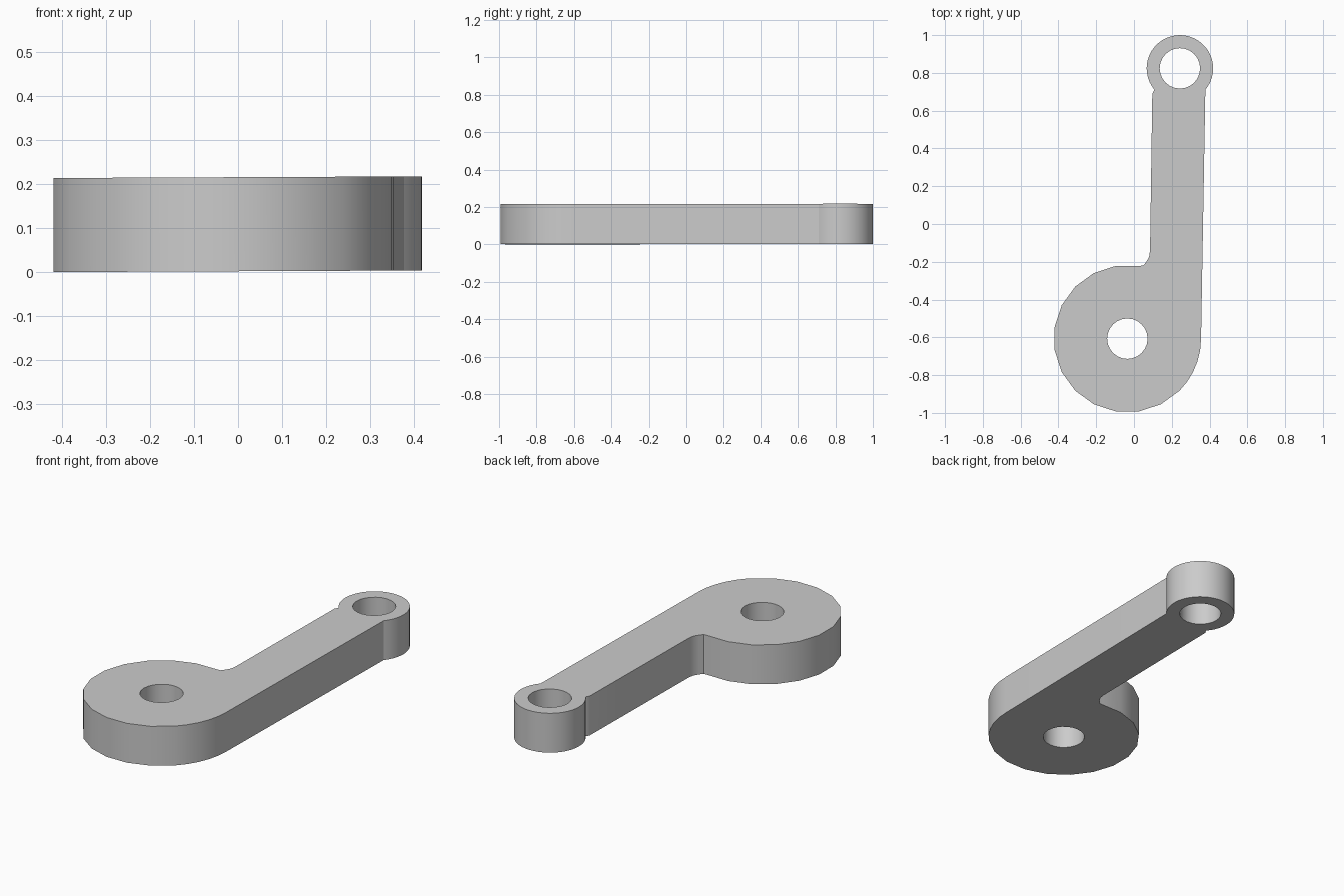
import bpy, bmesh
from math import cos, sin, radians
from mathutils import Vector

cube = bpy.data.objects.get("Cube")
if cube:
    bpy.data.objects.remove(cube, do_unlink=True)

THICKNESS = 0.214
BIG, BIG_R = (-0.035, -0.607), 0.39
SMALL, SMALL_R = (0.243, 0.824), 0.176
HOLE_R = 0.107


def arc(centre, radius, start, end, steps):
    """Points along an arc, angles in degrees."""
    angles = [radians(start + (end - start) * i / steps) for i in range(steps + 1)]
    return [(centre[0] + radius * cos(a), centre[1] + radius * sin(a)) for a in angles]


def add_loop(bm, points):
    verts = [bm.verts.new((x, y, 0)) for x, y in points]
    return [bm.edges.new((v, verts[i - 1])) for i, v in enumerate(verts)]


# Outline: large boss, straight right edge, small eye, left edge with fillet
outline = arc(BIG, BIG_R, 81, 315, 13)
outline += arc(BIG, BIG_R, 324, 360, 4)
outline += arc(SMALL, SMALL_R, -40, 220, 32)
outline += [(0.097, 0.69), (0.085, -0.14), (0.08, -0.175), (0.065, -0.2), (0.05, -0.22)]

# Flat profile with both pivot holes, extruded to full thickness
bm = bmesh.new()
edges = add_loop(bm, outline)
for centre in (BIG, SMALL):
    edges += add_loop(bm, arc(centre, HOLE_R, 0, 345, 23))
bmesh.ops.triangle_fill(bm, use_beauty=True, use_dissolve=False, edges=edges)
raised = bmesh.ops.extrude_face_region(bm, geom=bm.faces[:], use_keep_orig=True)
top = [g for g in raised["geom"] if isinstance(g, bmesh.types.BMVert)]
bmesh.ops.translate(bm, verts=top, vec=Vector((0, 0, THICKNESS)))

# Very slight sideways tilt of the plate
for v in bm.verts:
    v.co.z += 0.002 + 0.0045 * v.co.x
bmesh.ops.recalc_face_normals(bm, faces=bm.faces[:])

mesh = bpy.data.meshes.new("lever_arm")
bm.to_mesh(mesh)
bm.free()
lever = bpy.data.objects.new("lever_arm", mesh)
bpy.context.collection.objects.link(lever)

# Plain grey material
grey = bpy.data.materials.new("light_grey")
grey.use_nodes = True
colour = (0.6, 0.6, 0.6, 1)
grey.diffuse_color = colour
grey.node_tree.nodes["Principled BSDF"].inputs["Base Color"].default_value = colour
mesh.materials.append(grey)

# Smooth rims with sharp cap edges
bpy.ops.object.select_all(action="DESELECT")
lever.select_set(True)
bpy.context.view_layer.objects.active = lever
bpy.ops.object.shade_smooth_by_angle(angle=radians(30))
